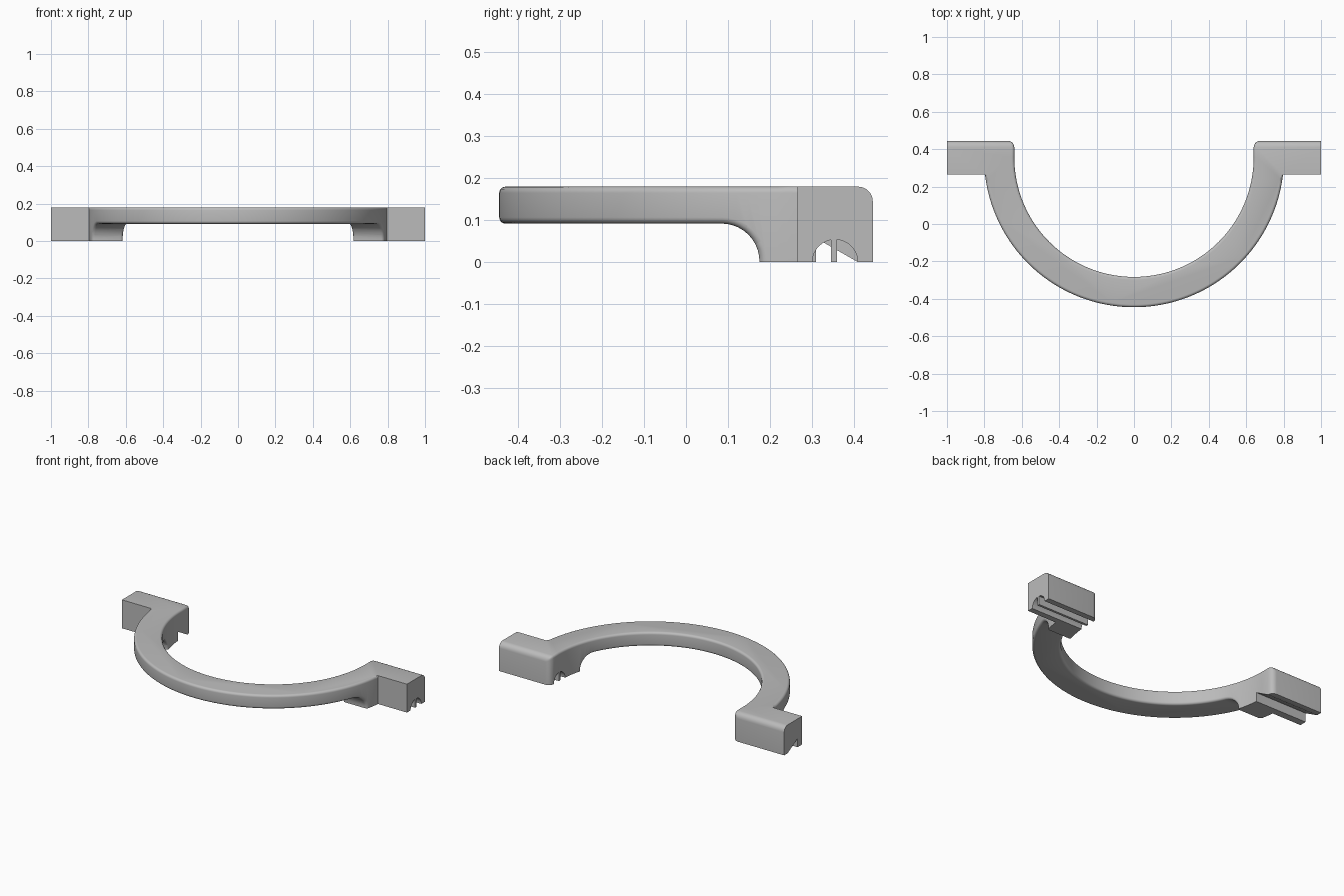
import bpy, bmesh
from math import sin, cos, pi, asin, hypot

cube = bpy.data.objects.get("Cube")
if cube:
    bpy.data.objects.remove(cube, do_unlink=True)

CY, RO, RI = 0.357, 0.802, 0.64      # arch centre and radii
BACK, FRONT, TOP = 0.445, 0.265, 0.18  # end block limits
UNDER, LEG, FILLET = 0.092, 0.175, 0.09

grey = bpy.data.materials.new("plain grey")
grey.use_nodes = True
colour = (0.5, 0.5, 0.5, 1)
grey.diffuse_color = colour
grey.node_tree.nodes["Principled BSDF"].inputs["Base Color"].default_value = colour


def prism(name, points, offset, place):
    """Extrude a closed outline; place maps 2D plus depth to 3D."""
    bm = bmesh.new()
    lo, hi = offset
    face = bm.faces.new([bm.verts.new(place(a, b, lo)) for a, b in points])
    ext = bmesh.ops.extrude_face_region(bm, geom=[face])
    shift = [q - p for p, q in zip(place(0, 0, lo), place(0, 0, hi))]
    bmesh.ops.translate(bm, vec=shift,
                        verts=[g for g in ext["geom"] if isinstance(g, bmesh.types.BMVert)])
    bmesh.ops.recalc_face_normals(bm, faces=bm.faces)
    mesh = bpy.data.meshes.new(name)
    bm.to_mesh(mesh)
    bm.free()
    obj = bpy.data.objects.new(name, mesh)
    bpy.context.collection.objects.link(obj)
    mesh.materials.append(grey)
    return obj


def arc(cx, cy, r, a0, a1, n):
    return [(cx + r * cos(a0 + (a1 - a0) * i / n), cy + r * sin(a0 + (a1 - a0) * i / n))
            for i in range(n + 1)]


def bake(obj):
    """Apply all modifiers."""
    mesh = bpy.data.meshes.new_from_object(
        obj.evaluated_get(bpy.context.evaluated_depsgraph_get()))
    obj.modifiers.clear()
    obj.data = mesh


def cut(obj, cutters):
    for c in cutters:
        mod = obj.modifiers.new("cut", "BOOLEAN")
        mod.operation, mod.solver, mod.object = "DIFFERENCE", "EXACT", c
    bpy.context.view_layer.update()
    bake(obj)
    for c in cutters:
        bpy.data.objects.remove(c, do_unlink=True)


def flat(a, b, d):
    return (a, b, d)


def sideways(a, b, d):
    return (d, a, b)


# Half-ring arch with a block at each end
end = asin((CY - FRONT) / RO)
outline = [(-1, BACK), (-1, FRONT)]
outline += arc(0, CY, RO, pi + end, 2 * pi - end, 96)
outline += [(1, FRONT), (1, BACK), (RI, BACK)]
outline += arc(0, CY, RI, 2 * pi, pi, 96)
outline += [(-RI, BACK)]
arch = prism("arch_bracket", outline, (0, TOP), flat)

# Raised underside that sweeps down into the legs
under = [(-0.7, -0.1), (LEG, -0.1)]
under += arc(LEG - FILLET, UNDER - FILLET, FILLET, 0, pi / 2, 10) + [(-0.7, UNDER)]
cut(arch, [prism("under_cutter", under, (-1.2, 1.2), sideways)])

# Round the back of the blocks and the rims of the ring
bm = bmesh.new()
bm.from_mesh(arch.data)
bmesh.ops.remove_doubles(bm, verts=bm.verts, dist=0.0003)
weight = bm.edges.layers.float.new("bevel_weight_edge")


def on_wall(v):
    r = hypot(v.co.x, v.co.y - CY)
    inner = abs(r - RI) < 0.004 or (abs(abs(v.co.x) - RI) < 0.002 and v.co.y > CY)
    return inner or (abs(r - RO) < 0.004 and v.co.y < FRONT + 0.001)


for e in bm.edges:
    if len(e.link_faces) != 2 or e.calc_face_angle(0) < 0.6:
        continue
    a, b = (v.co for v in e.verts)
    top = min(a.z, b.z) > TOP - 0.001
    at_back = min(a.y, b.y) > BACK - 0.001
    if at_back and (top or (abs(a.x - b.x) < 0.001 and abs(a.x) < 0.7)):
        e[weight] = 1.0
    elif all(on_wall(v) for v in e.verts):
        reentrant = min(a.y, b.y) > FRONT - 0.001 and abs(a.x) > 0.7
        if not reentrant and max(a.z, b.z) > 0.001:
            e[weight] = 0.43
bm.to_mesh(arch.data)
bm.free()
mod = arch.modifiers.new("rounding", "BEVEL")
mod.limit_method, mod.width, mod.segments = "WEIGHT", 0.035, 5
mod.use_clamp_overlap = False
bpy.context.view_layer.update()
bake(arch)

# Left block: arched groove either side of a thin rib; right block: wedge groove
GY, GR = 0.355, 0.054
split = [pi - asin(1) * 0.89, asin(1) * 0.94]
front_half = [(0.345, -0.05), (GY - GR, -0.05)] + arc(GY, 0, GR, pi, split[0], 10)
rear_half = [(GY + GR, -0.05)] + arc(GY, 0, GR, 0, split[1], 10) + [(0.36, -0.05)]
wedge = [(0.31, -0.05), (0.41, -0.05), (0.41, 0), (0.31, 0.057)]
cut(arch, [prism("front_groove_cutter", front_half, (0.5, 1.1), sideways),
           prism("rear_groove_cutter", rear_half, (0.5, 1.1), sideways),
           prism("wedge_groove_cutter", wedge, (-1.1, -0.5), sideways)])

bpy.ops.object.select_all(action="DESELECT")
arch.select_set(True)
bpy.context.view_layer.objects.active = arch
bpy.ops.object.shade_smooth_by_angle(angle=0.6)
